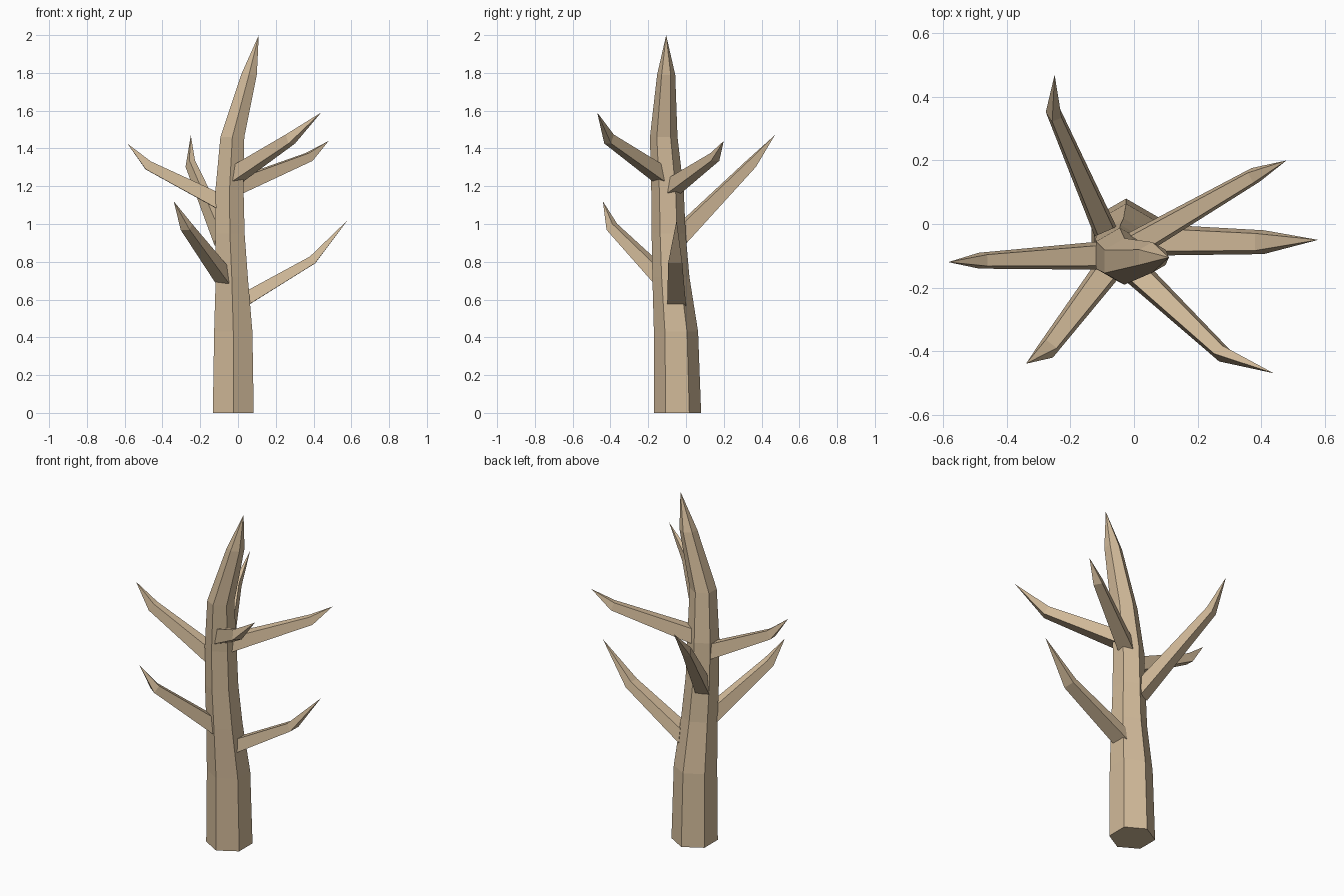
import bpy, bmesh, math
from mathutils import Vector

if "Cube" in bpy.data.objects:
    bpy.data.objects.remove(bpy.data.objects["Cube"])

bark = bpy.data.materials.new("bark")
bark.diffuse_color = (0.64, 0.49, 0.32, 1)
bark.use_nodes = True
bark.node_tree.nodes["Principled BSDF"].inputs["Base Color"].default_value = bark.diffuse_color


def loft(name, rings, tip):
    """Skin equal-sized rings, cap the first and close the last to a point."""
    bm = bmesh.new()
    rows = [[bm.verts.new(p) for p in ring] for ring in rings]
    n = len(rows[0])
    end = bm.verts.new(tip)
    bm.faces.new(rows[0][::-1])
    for a, b in zip(rows, rows[1:]):
        for i in range(n):
            j = (i + 1) % n
            bm.faces.new((a[i], a[j], b[j], b[i]))
    for i in range(n):
        bm.faces.new((rows[-1][i], rows[-1][(i + 1) % n], end))
    bmesh.ops.recalc_face_normals(bm, faces=bm.faces)
    mesh = bpy.data.meshes.new(name)
    bm.to_mesh(mesh)
    bm.free()
    mesh.materials.append(bark)
    obj = bpy.data.objects.new(name, mesh)
    bpy.context.collection.objects.link(obj)
    return obj


# Trunk: hexagonal rings (x, y, z, radius) bending towards the tip
trunk = [(-0.025, -0.045, 0, 0.125), (-0.025, -0.053, 0.43, 0.117),
         (-0.033, -0.08, 0.72, 0.098), (-0.043, -0.092, 0.95, 0.09),
         (-0.045, -0.098, 1.18, 0.086), (-0.03, -0.118, 1.46, 0.073),
         (0.058, -0.105, 1.79, 0.048)]
loft("trunk",
     [[(x + r * math.cos(math.radians(30 + 60 * k)),
        y + r * math.sin(math.radians(30 + 60 * k)), z) for k in range(6)]
      for x, y, z, r in trunk],
     (0.11, -0.105, 2.0))


def branch(name, base, knee, tip, w0, h0, w1, h1):
    """Four-sided tapering branch with a bend at the knee."""
    base, knee, tip = Vector(base), Vector(knee), Vector(tip)
    flat = Vector((knee.x - base.x, knee.y - base.y, 0)).normalized()
    side = Vector((-flat.y, flat.x, 0))
    up = (side.cross(base - knee) + side.cross(knee - tip)).normalized()
    if up.z < 0:
        up = -up

    def ring(c, w, h, v):
        return [c - side * w / 2 - v * h / 2, c + side * w / 2 - v * h / 2,
                c + side * w * 0.36 + v * h / 2, c - side * w * 0.36 + v * h / 2]

    root = base - (knee - base) * 0.07
    loft(name, [ring(root, w0, h0, Vector((0, 0, 1))), ring(knee, w1, h1, up)], tip)


# Branches: base on the trunk, knee, tip, then width and height at base and knee
branch("branch_right_low", (0.07, -0.05, 0.62), (0.395, -0.057, 0.81), (0.58, -0.05, 1.02),
       0.1, 0.08, 0.075, 0.045)
branch("branch_front_left", (-0.08, -0.14, 0.73), (-0.27, -0.39, 0.985), (-0.34, -0.44, 1.12),
       0.09, 0.1, 0.06, 0.045)
branch("branch_back_left", (-0.1, 0.0, 0.97), (-0.25, 0.345, 1.32), (-0.25, 0.47, 1.47),
       0.075, 0.12, 0.045, 0.05)
branch("branch_left", (-0.12, -0.1, 1.13), (-0.475, -0.115, 1.31), (-0.585, -0.12, 1.425),
       0.09, 0.09, 0.05, 0.05)
branch("branch_back_right", (0.02, -0.055, 1.21), (0.375, 0.15, 1.355), (0.48, 0.2, 1.44),
       0.085, 0.085, 0.05, 0.045)
branch("branch_front_right", (0.0, -0.145, 1.27), (0.275, -0.405, 1.45), (0.44, -0.47, 1.59),
       0.09, 0.09, 0.05, 0.055)
